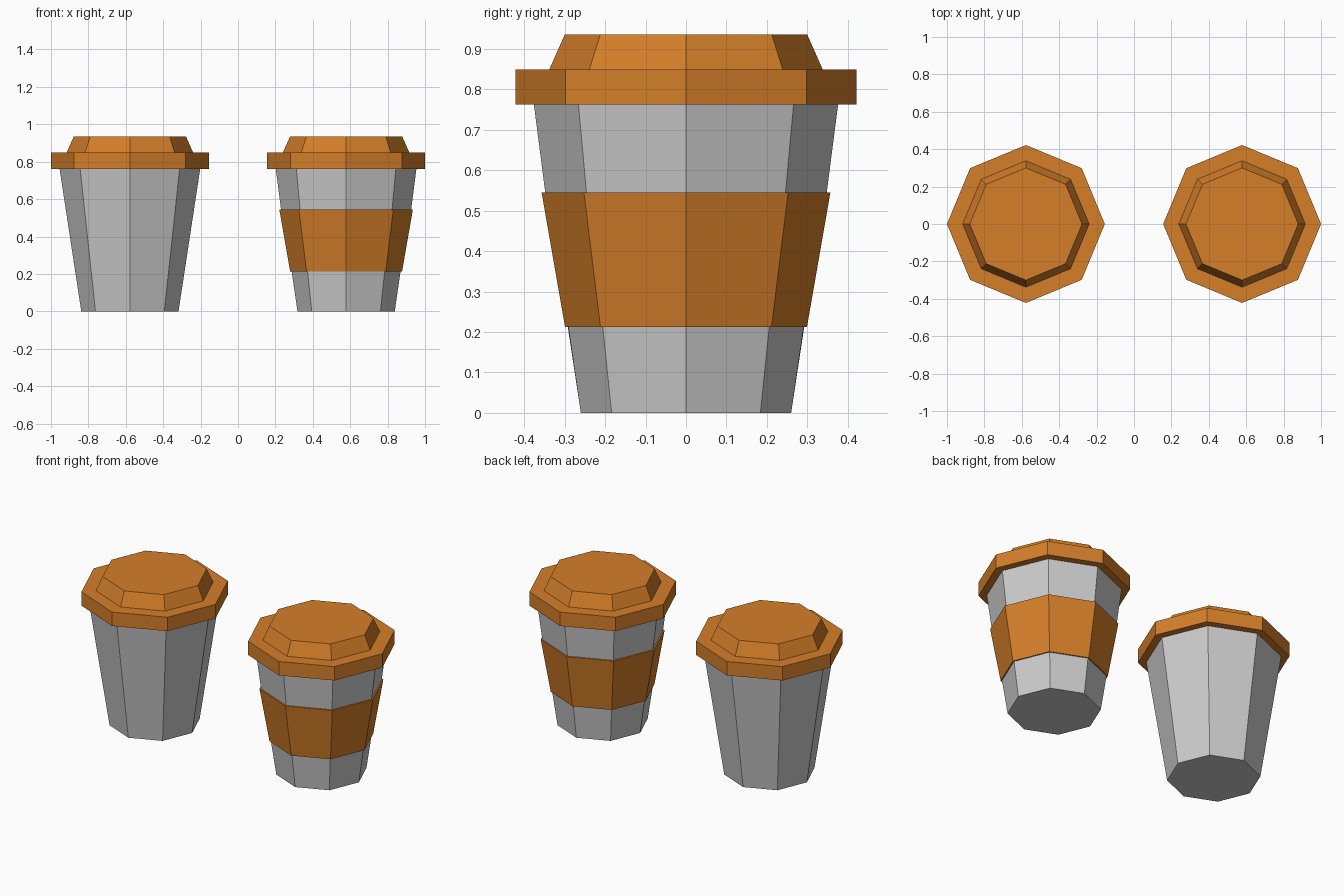
import bpy, bmesh
from math import cos, sin, tau

if "Cube" in bpy.data.objects:
    bpy.data.objects.remove(bpy.data.objects["Cube"])

SIDES = 8
SPACING = 0.578  # cup centre distance from x = 0

orange = bpy.data.materials.new("orange_card")
orange.diffuse_color = (0.66, 0.21, 0.022, 1)
orange.use_nodes = True
orange.node_tree.nodes["Principled BSDF"].inputs["Base Color"].default_value = orange.diffuse_color


def lathe(name, profile, x, mat=None, ring=False):
    """Revolve (radius, z) points into an octagonal solid, or a closed band if ring."""
    bm = bmesh.new()
    loops = [[bm.verts.new((r * cos(tau * i / SIDES), r * sin(tau * i / SIDES), z))
              for i in range(SIDES)] for r, z in profile]
    pairs = list(zip(loops, loops[1:]))
    if ring:
        pairs.append((loops[-1], loops[0]))
    else:
        bm.faces.new(loops[0])
        bm.faces.new(loops[-1])
    for a, b in pairs:
        for i in range(SIDES):
            j = (i + 1) % SIDES
            bm.faces.new((a[i], a[j], b[j], b[i]))
    bmesh.ops.recalc_face_normals(bm, faces=bm.faces)
    mesh = bpy.data.meshes.new(name)
    bm.to_mesh(mesh)
    bm.free()
    if mat:
        mesh.materials.append(mat)
    obj = bpy.data.objects.new(name, mesh)
    obj.location.x = x
    bpy.context.collection.objects.link(obj)
    return obj


# Lid: wide brim with a raised, tapered cap
LID = [(0.422, 0.762), (0.422, 0.849), (0.338, 0.849), (0.300, 0.935)]

# Tapered cup bodies
PLAIN_CUP = [(0.260, 0), (0.376, 0.762)]
SLEEVED_CUP = [(0.260, 0), (0.291, 0.212), (0.348, 0.545), (0.376, 0.762)]

for side, x, body in (("plain", -SPACING, PLAIN_CUP), ("sleeved", SPACING, SLEEVED_CUP)):
    lathe(side + "_cup", body, x)
    lathe(side + "_cup_lid", LID, x, orange)

# Heat sleeve around the right cup
lathe("cup_sleeve", [(0.291, 0.212), (0.299, 0.212), (0.357, 0.545), (0.348, 0.545)],
      SPACING, orange, ring=True).data.update()
